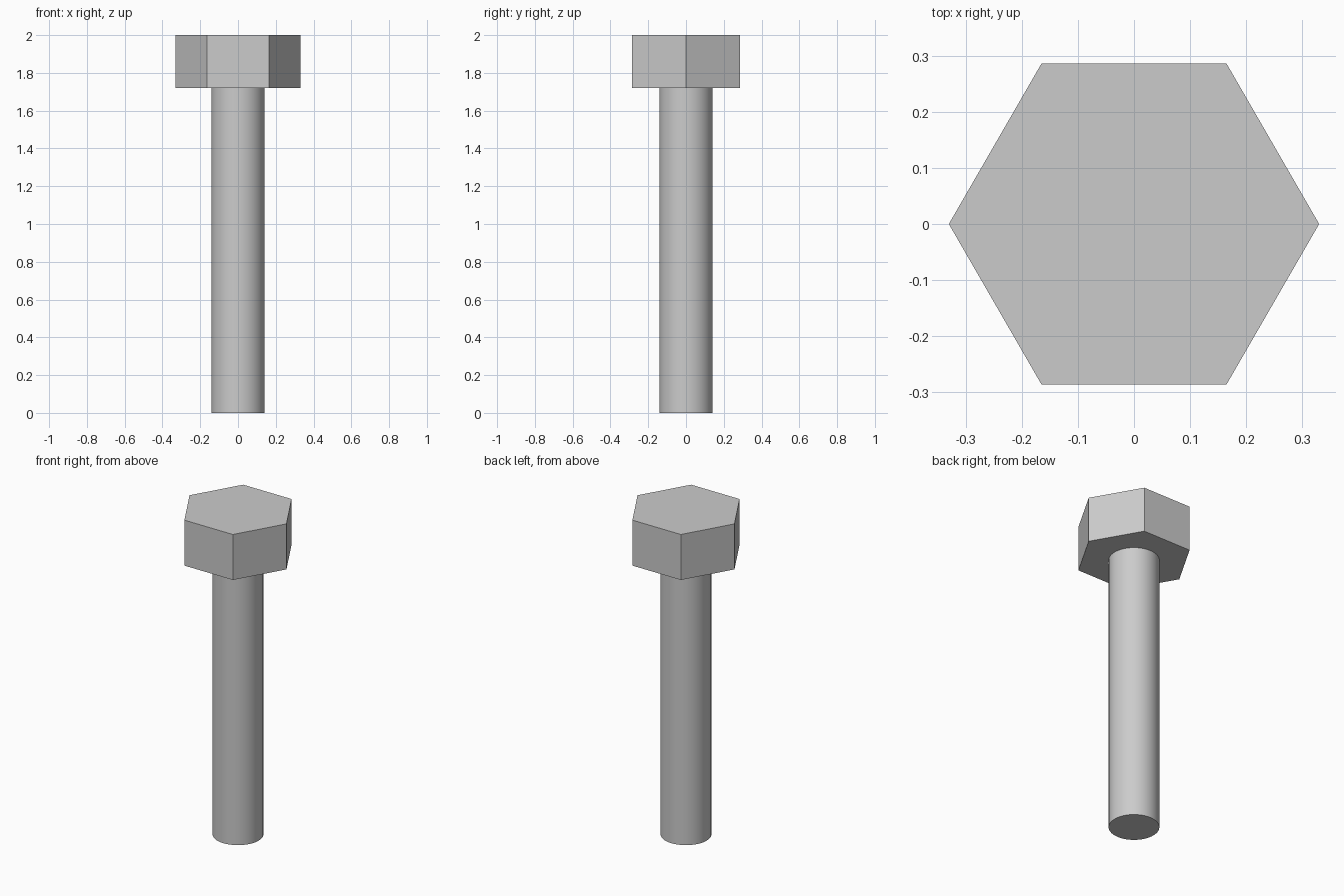
import bpy
import math

cube = bpy.data.objects.get("Cube")
if cube:
    bpy.data.objects.remove(cube, do_unlink=True)

HEIGHT = 2.0
HEAD_BASE = 1.72
HEAD_RADIUS = 0.33
SHANK_RADIUS = 0.1415

# Plain grey steel
steel = bpy.data.materials.new("grey_steel")
steel.use_nodes = True
colour = (0.6, 0.6, 0.6, 1.0)
steel.diffuse_color = colour
steel.node_tree.nodes["Principled BSDF"].inputs["Base Color"].default_value = colour


def prism(name, sides, radius, bottom, top, turn=0.0):
    """Upright capped prism between two heights."""
    bpy.ops.mesh.primitive_cylinder_add(
        vertices=sides, radius=radius, depth=top - bottom,
        location=(0, 0, (bottom + top) / 2), rotation=(0, 0, turn))
    part = bpy.context.object
    part.name = name
    part.data.name = name
    part.data.materials.append(steel)
    return part


# Hexagonal head, corners on the x axis
prism("hex_head", 6, HEAD_RADIUS, HEAD_BASE, HEIGHT, math.radians(30))

# Round smooth shank
prism("shank", 64, SHANK_RADIUS, 0.0, HEAD_BASE)
bpy.ops.object.shade_smooth_by_angle(angle=math.radians(30))
